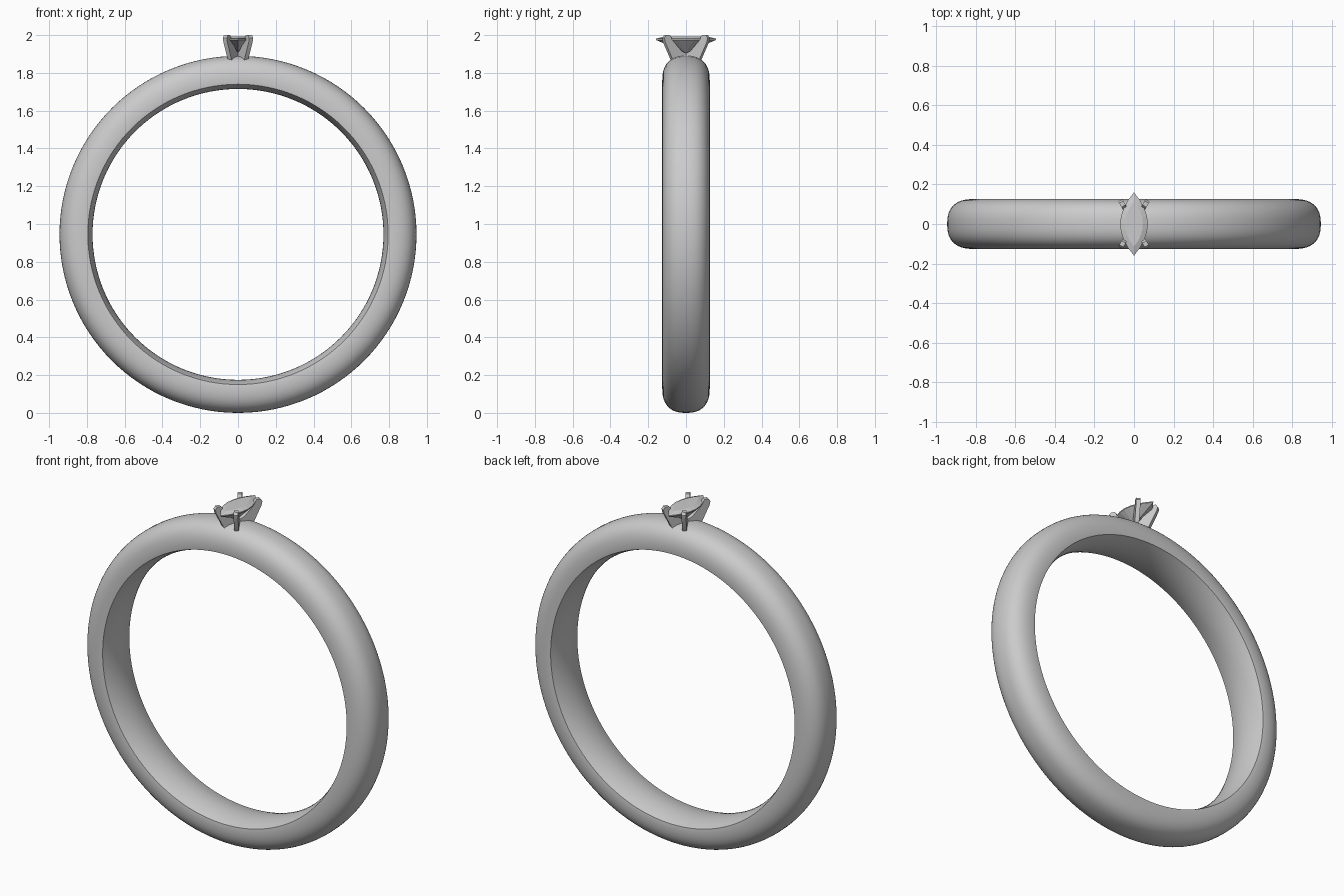
import bpy, bmesh, math
from mathutils import Vector

if "Cube" in bpy.data.objects:
    bpy.data.objects.remove(bpy.data.objects["Cube"])

CZ = 0.945  # ring centre height


def make(name, bm, smooth=None):
    bmesh.ops.remove_doubles(bm, verts=bm.verts, dist=1e-5)
    bmesh.ops.recalc_face_normals(bm, faces=bm.faces)
    me = bpy.data.meshes.new(name)
    bm.to_mesh(me)
    bm.free()
    ob = bpy.data.objects.new(name, me)
    bpy.context.collection.objects.link(ob)
    if smooth:
        bpy.ops.object.select_all(action='DESELECT')
        ob.select_set(True)
        bpy.context.view_layer.objects.active = ob
        bpy.ops.object.shade_smooth_by_angle(angle=math.radians(smooth))
    return ob


# Band: domed outside, softly curved inside, swept around the y axis
prof = []
for i in range(25):
    a = math.pi * i / 24
    c, s = math.cos(a), max(0, math.sin(a))
    y = math.copysign(abs(c) ** 0.8, c) * 0.126
    prof.append((0.81 + 0.135 * s ** 0.8, y))
for i in range(13):
    t = -1 + i / 6
    prof.append((0.77 + 0.025 * t * t, 0.124 * t))
bm = bmesh.new()
N = 128
rings = []
for k in range(N):
    a = math.tau * k / N
    rings.append([bm.verts.new((r * math.sin(a), y, CZ + r * math.cos(a))) for r, y in prof])
for k in range(N):
    A, B = rings[k], rings[(k + 1) % N]
    for j in range(len(prof)):
        m = (j + 1) % len(prof)
        bm.faces.new((A[j], A[m], B[m], B[j]))
make("band", bm, 35)


# Marquise gem: table, girdle and pavilion loops closing on a keel point
def lens(bm, half_l, half_w, z, n=8):
    pts = []
    for side in (1, -1):
        for i in range(n):
            t = side * (1 - 2 * i / n)
            pts.append(bm.verts.new((side * half_w * (1 - t * t), half_l * t, z)))
    return pts


bm = bmesh.new()
table = lens(bm, 0.115, 0.045, 1.992)
top = lens(bm, 0.16, 0.07, 1.981)
low = lens(bm, 0.16, 0.07, 1.975)
culet = bm.verts.new((0, 0, 1.905))
bm.faces.new(table)
for A, B in ((table, top), (top, low)):
    for j in range(len(A)):
        m = (j + 1) % len(A)
        bm.faces.new((A[j], A[m], B[m], B[j]))
for j in range(len(low)):
    bm.faces.new((low[j], low[(j + 1) % len(low)], culet))
make("marquise_gem", bm)

# Four flat prongs spreading diagonally from the middle of the seat
side_view = [(0.0, 1.903), (0.035, 1.865), (0.085, 1.865), (0.135, 1.965), (0.138, 1.985),
             (0.128, 2.0), (0.105, 2.0), (0.098, 1.992), (0.092, 1.975), (0.03, 1.913)]
for sx, sx_name in ((1, "right"), (-1, "left")):
    for sy, sy_name in ((1, "back"), (-1, "front")):
        u = Vector((sx * 0.5, sy * 0.866, 0))
        w = Vector((-u.y, u.x, 0)) * 0.012
        bm = bmesh.new()
        A = [bm.verts.new(u * r + w + Vector((0, 0, z))) for r, z in side_view]
        B = [bm.verts.new(u * r - w + Vector((0, 0, z))) for r, z in side_view]
        bm.faces.new(A)
        bm.faces.new(B[::-1])
        for j in range(len(A)):
            m = (j + 1) % len(A)
            bm.faces.new((A[j], A[m], B[m], B[j]))
        make(f"prong_{sy_name}_{sx_name}", bm, 30)
